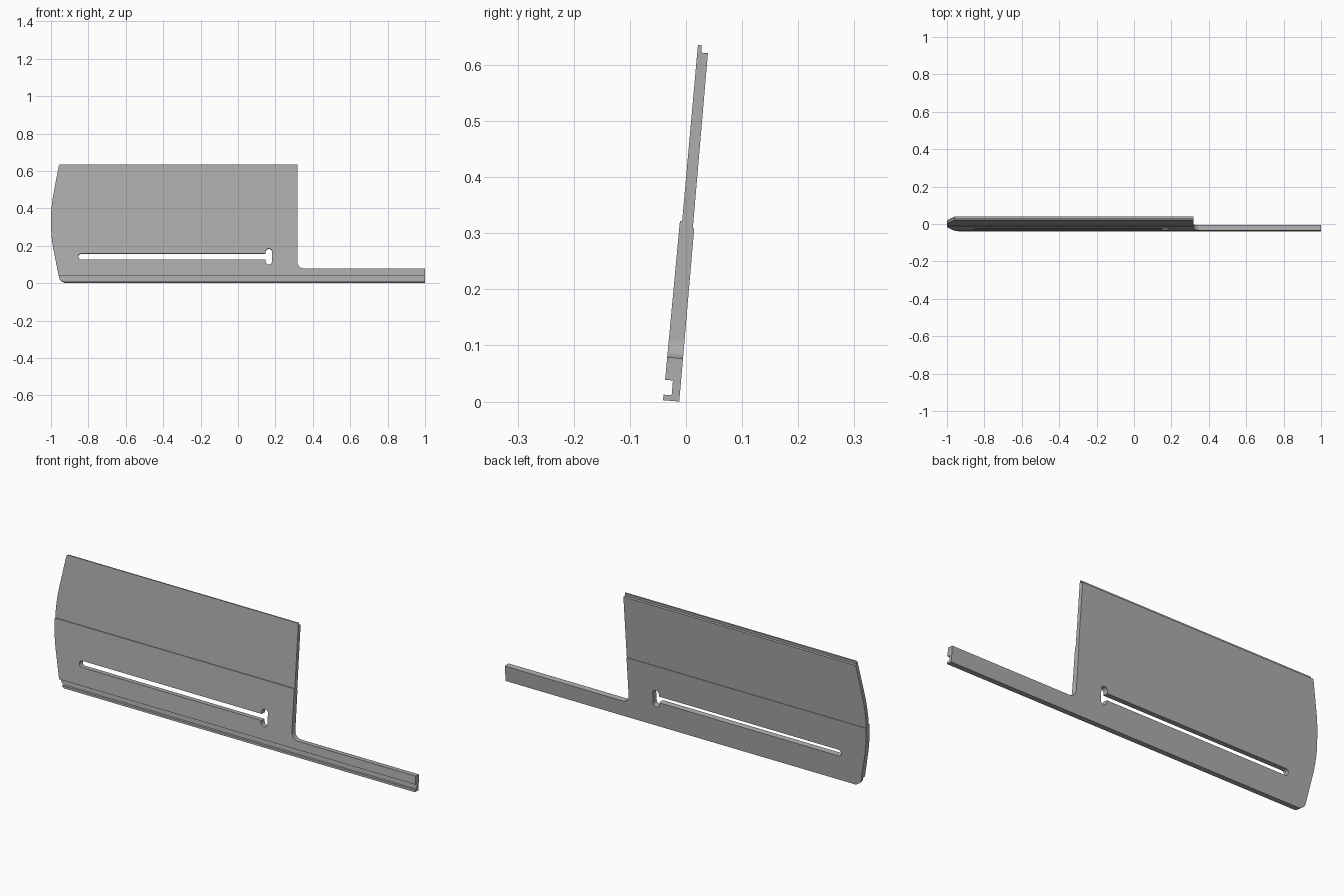
import bpy, bmesh, math
from mathutils import Matrix, Vector

cube = bpy.data.objects.get("Cube")
if cube:
    bpy.data.objects.remove(cube, do_unlink=True)

grey = bpy.data.materials.new("plain grey")
grey.use_nodes = True
grey.diffuse_color = (0.42, 0.42, 0.42, 1)
grey.node_tree.nodes["Principled BSDF"].inputs["Base Color"].default_value = grey.diffuse_color


def rounded(corners, steps=10):
    """Polygon from (x, z, radius) corners, each filleted by its radius."""
    pts = []
    for i, (x, z, r) in enumerate(corners):
        p = Vector((x, z))
        a = (Vector(corners[i - 1][:2]) - p).normalized()
        b = (Vector(corners[(i + 1) % len(corners)][:2]) - p).normalized()
        if r == 0:
            pts.append(p)
            continue
        half = a.angle(b) / 2
        centre = p + (a + b).normalized() * (r / math.sin(half))
        reach = r / math.tan(half)
        start, end = p + a * reach - centre, p + b * reach - centre
        sweep = start.angle_signed(end)
        for k in range(steps + 1):
            pts.append(centre + Matrix.Rotation(-sweep * k / steps, 2) @ start)
    return pts


def prism(name, points, depth):
    """Extrude a closed loop of 3D points along depth."""
    bm = bmesh.new()
    face = bm.faces.new([bm.verts.new(p) for p in points])
    out = bmesh.ops.extrude_face_region(bm, geom=[face], use_keep_orig=True)
    moved = [v for v in out["geom"] if isinstance(v, bmesh.types.BMVert)]
    bmesh.ops.translate(bm, verts=moved, vec=depth)
    bmesh.ops.recalc_face_normals(bm, faces=bm.faces)
    mesh = bpy.data.meshes.new(name)
    bm.to_mesh(mesh)
    bm.free()
    mesh.materials.append(grey)
    ob = bpy.data.objects.new(name, mesh)
    bpy.context.collection.objects.link(ob)
    return ob


# Cross-section: hooked lip and groove below, thinner upper half, top tongue
section = [(0, 0), (-.029, 0), (-.029, .010), (-.0145, .010), (-.0145, .0365),
           (-.0285, .0365), (-.0265, .321), (-.0225, .321), (-.0215, .636),
           (-.0145, .636), (-.0145, .623), (-.0025, .623), (-.0025, .310), (0, .310)]
panel = prism("slotted_panel", [(-1.05, y, z) for y, z in section], (2.1, 0, 0))

# Side outline: bowed left end, inner fillet and narrow right rail
outline = rounded([(-.957, .6365, .012), (-1, .405, .8), (-1, .245, .8),
                   (-.954, .018, .025), (-.925, -.001, .02), (1, -.001, 0),
                   (1, .077, 0), (.317, .077, .035), (.317, .6365, 0)])
# Long slot with a cross-shaped end
slot = rounded([(-.853, .124, .0155), (.148, .124, 0), (.148, .098, .0165),
                (.182, .098, .0165), (.182, .183, .0165), (.148, .183, .0165),
                (.148, .156, 0), (-.853, .156, .0155)])

bpy.context.view_layer.objects.active = panel
for name, shape, mode in (("outline_cutter", outline, "INTERSECT"),
                          ("slot_cutter", slot, "DIFFERENCE")):
    cutter = prism(name, [(x, -.1, z) for x, z in shape], (0, .2, 0))
    cutter.hide_render = True
    mod = panel.modifiers.new(name, "BOOLEAN")
    mod.operation, mod.object, mod.solver = mode, cutter, "EXACT"
    bpy.ops.object.modifier_apply(modifier=name)
    bpy.data.objects.remove(cutter, do_unlink=True)

# Lean the panel back
panel.data.transform(Matrix.Translation((0, -.012, 0))
                     @ Matrix.Rotation(math.radians(-4.93), 4, "X"))
bpy.ops.object.select_all(action="DESELECT")
panel.select_set(True)
bpy.ops.object.shade_smooth_by_angle(angle=math.radians(30))
